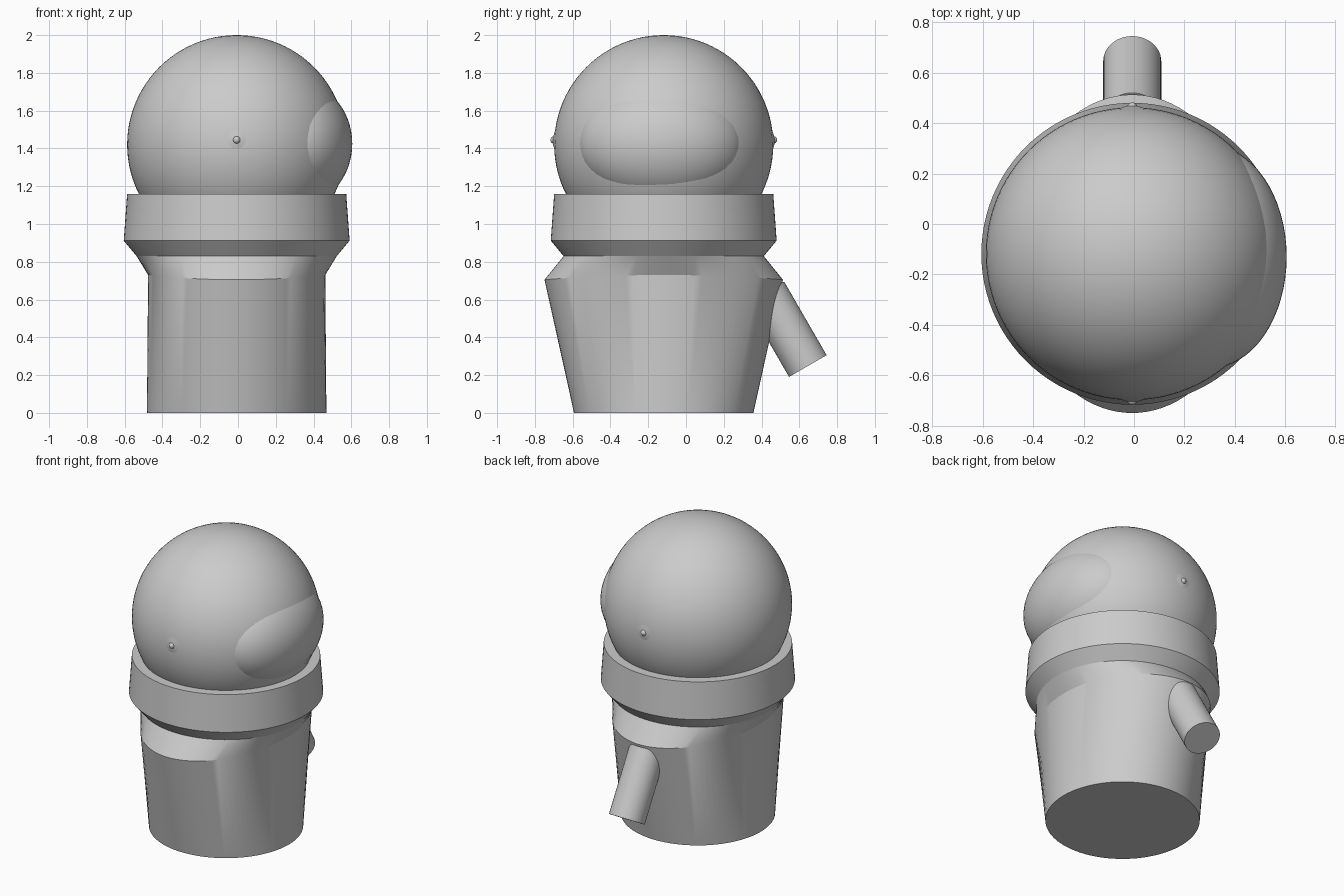
import bpy, bmesh, math
from mathutils import Vector

if "Cube" in bpy.data.objects:
    bpy.data.objects.remove(bpy.data.objects["Cube"])

CX, CY = -0.007, -0.118   # vertical axis of body and head
HEAD_Z, HEAD_R = 1.42, 0.58

grey = bpy.data.materials.new("plain grey")
grey.diffuse_color = (0.6, 0.6, 0.6, 1)
grey.use_nodes = True
grey.node_tree.nodes["Principled BSDF"].inputs["Base Color"].default_value = grey.diffuse_color


def finish(ob, angle=25):
    ob.data.materials.append(grey)
    bpy.ops.object.select_all(action='DESELECT')
    ob.select_set(True)
    bpy.context.view_layer.objects.active = ob
    bpy.ops.object.shade_smooth_by_angle(angle=math.radians(angle))
    return ob


def loft(name, rings, n=96):
    """Closed stack of ellipses: (rx, ry, z at the sides, z at front/back)."""
    bm = bmesh.new()
    loops = []
    for rx, ry, zs, zf in rings:
        loop = []
        for i in range(n):
            a = 2 * math.pi * i / n
            z = zs + (zf - zs) * math.sin(a) ** 2
            loop.append(bm.verts.new((CX + rx * math.cos(a), CY + ry * math.sin(a), z)))
        loops.append(loop)
    for lo, hi in zip(loops, loops[1:]):
        for i in range(n):
            j = (i + 1) % n
            bm.faces.new((lo[i], lo[j], hi[j], hi[i]))
    bm.faces.new(loops[0][::-1])
    bm.faces.new(loops[-1])
    me = bpy.data.meshes.new(name)
    bm.to_mesh(me)
    bm.free()
    ob = bpy.data.objects.new(name, me)
    bpy.context.collection.objects.link(ob)
    return finish(ob)


def ellipsoid(name, loc, radii, seg=64):
    bpy.ops.mesh.primitive_uv_sphere_add(segments=seg, ring_count=seg // 2, location=loc)
    ob = bpy.context.object
    ob.name = name
    ob.scale = radii
    return finish(ob, 60)


# Body: round foot widening to an oval shoulder, then sloping to the neck
loft("body", [(0.475, 0.475, 0, 0), (0.469, 0.631, 0.73, 0.705),
              (0.53, 0.53, 0.83, 0.83)])

# Collar ring with flared underside
loft("collar", [(0.53, 0.53, 0.83, 0.83), (0.598, 0.598, 0.912, 0.912),
                (0.58, 0.58, 1.16, 1.16)])

# Head and bulging face visor on the +x side
ellipsoid("head", (CX, CY, HEAD_Z), (HEAD_R,) * 3, 96)
ellipsoid("visor", (0.30, -0.13, 1.425), (0.305, 0.442, 0.335))

# Ear discs with a small stud, front and back
for side, word in ((-1, "front"), (1, "back")):
    bpy.ops.mesh.primitive_cone_add(
        vertices=48, radius1=0.116, radius2=0.02, depth=0.03,
        location=(CX, CY + side * 0.571, 1.44),
        rotation=(-side * math.pi / 2, 0, 0))
    bpy.context.object.name = word + "_ear_disc"
    finish(bpy.context.object)
    ellipsoid(word + "_ear_stud", (CX, CY + side * 0.58, 1.445), (0.02,) * 3, 24)

# Slanted tail stub at the back
end = Vector((CX, 0.645, 0.248))
axis = Vector((0, 0.5, -0.866))
length = 0.45
bpy.ops.mesh.primitive_cylinder_add(
    vertices=48, radius=0.115, depth=length, location=end - axis * length / 2,
    rotation=axis.to_track_quat('Z', 'Y').to_euler())
bpy.context.object.name = "tail_stub"
finish(bpy.context.object)
